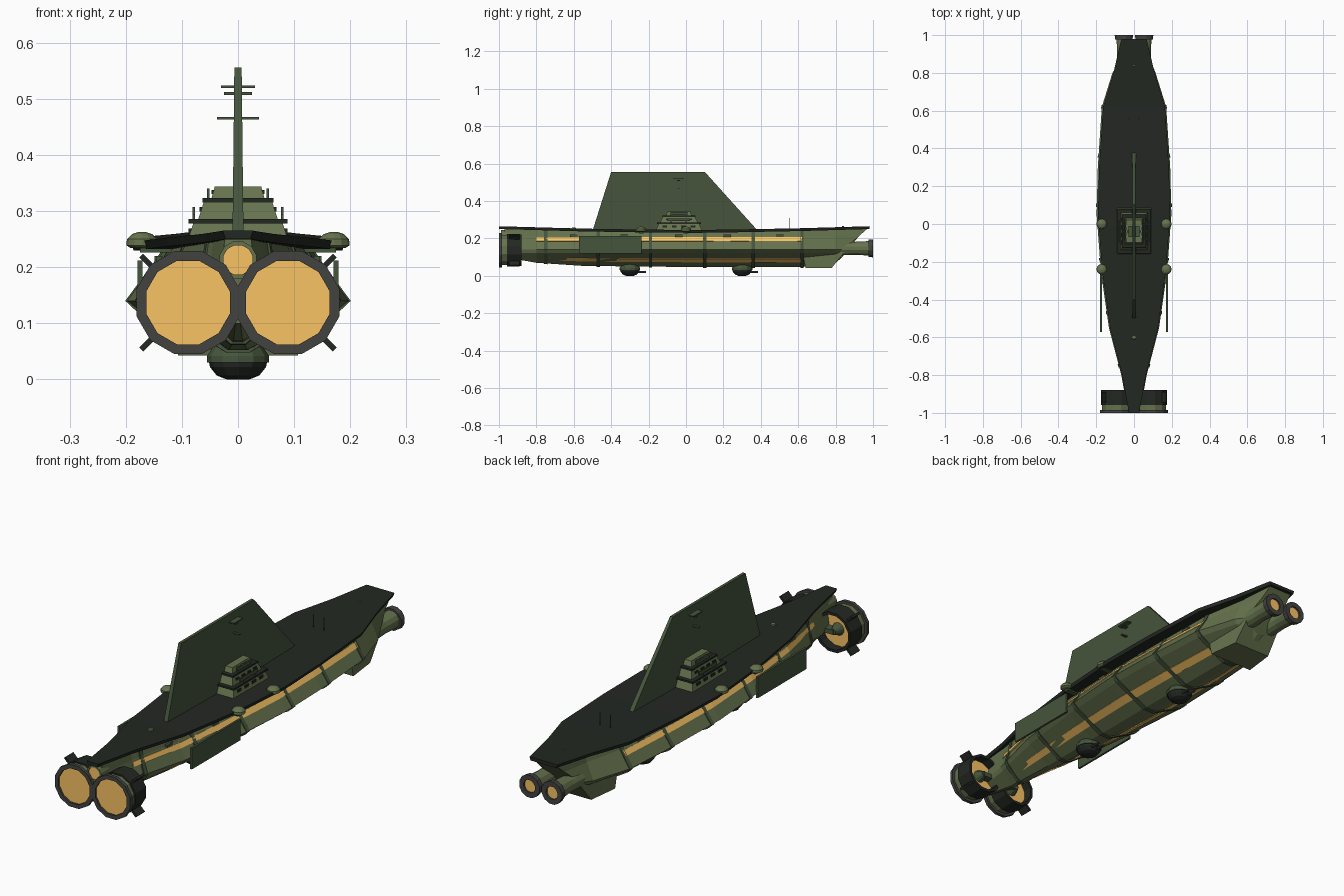
import bpy, bmesh
from math import sin, cos, pi, radians
from mathutils import Vector, Matrix

if "Cube" in bpy.data.objects:
    bpy.data.objects.remove(bpy.data.objects["Cube"])


def material(name, r, g, b):
    m = bpy.data.materials.new(name)
    m.diffuse_color = (r, g, b, 1)
    m.use_nodes = True
    m.node_tree.nodes["Principled BSDF"].inputs["Base Color"].default_value = m.diffuse_color
    return m


GREEN = material("hull_green", 0.13, 0.17, 0.075)
DARK = material("dark_green", 0.06, 0.09, 0.045)
DECK = material("deck_black", 0.017, 0.021, 0.016)
METAL = material("ring_grey", 0.055, 0.055, 0.05)
GLOW = material("amber", 0.95, 0.55, 0.13)


def loft(name, rings, mat, closed=False):
    """Skin a list of equal-length closed rings; cap both ends, or join last to first."""
    bm = bmesh.new()
    vs = [[bm.verts.new(p) for p in r] for r in rings]
    n = len(vs[0])
    for a, b in zip(vs, vs[1:] + (vs[:1] if closed else [])):
        for i in range(n):
            bm.faces.new((a[i], a[(i + 1) % n], b[(i + 1) % n], b[i]))
    if not closed:
        bm.faces.new(vs[0])
        bm.faces.new(vs[-1])
    bmesh.ops.recalc_face_normals(bm, faces=bm.faces)
    me = bpy.data.meshes.new(name)
    bm.to_mesh(me)
    bm.free()
    me.materials.append(mat)
    ob = bpy.data.objects.new(name, me)
    bpy.context.collection.objects.link(ob)
    return ob


def rect(x, y, z, hx, hy):
    return [(x - hx, y - hy, z), (x + hx, y - hy, z), (x + hx, y + hy, z), (x - hx, y + hy, z)]


def box(name, x, y, z, sx, sy, sz, mat, taper=1.0):
    """Box centred on x, y standing on z, optionally tapered to the top."""
    return loft(name, [rect(x, y, z, sx / 2, sy / 2),
                       rect(x, y, z + sz, sx / 2 * taper, sy / 2 * taper)], mat)


def lathe(name, x, z, profile, mat, n=12, closed=False):
    """Revolve (radius, y) about an axis along y."""
    return loft(name, [[(x + r * cos(2 * pi * (i + .5) / n), y, z + r * sin(2 * pi * (i + .5) / n))
                        for i in range(n)] for r, y in profile], mat, closed)


def lathe_z(name, x, y, profile, mat, n=12):
    """Revolve (radius, z) about an upright axis."""
    return loft(name, [[(x + r * cos(2 * pi * i / n), y + r * sin(2 * pi * i / n), z)
                        for i in range(n)] for r, z in profile], mat)


def lerp(table, y):
    for (y0, a), (y1, b) in zip(table, table[1:]):
        if y <= y1:
            t = max(0, (y - y0) / (y1 - y0))
            return a + (b - a) * t
    return table[-1][1]


# Plan outline, keel line and deck sheer along the length
WIDTH = [(-1, .03), (-.8, .066), (-.55, .13), (-.25, .172), (.05, .194), (.3, .188),
         (.62, .167), (.8, .112), (.98, .07)]
KEEL = [(-.97, .1), (-.88, .075), (-.55, .053), (0, .047), (.64, .047), (.8, .07), (.9, .11)]
SHEER = [(-1, .265), (-.5, .251), (0, .244), (.5, .251), (.98, .265)]
STATIONS = [-.97, -.8, -.55, -.25, .05, .3, .62, .8]


def half_section(y):
    """Shallow V bottom, sharp chine, tumblehome sides."""
    w, k, d = lerp(WIDTH, y) * 1.02, lerp(KEEL, y), lerp(SHEER, y) - .012
    return [(.12 * w, k), (.88 * w, .122), (w, .14), (.73 * w, .212), (.66 * w, d)]


def section(y, grow=0.0):
    h = half_section(y)
    h = [(x + grow, z + grow * (-1 if z < .13 else 0)) for x, z in h]
    return [(x, y, z) for x, z in h] + [(-x, y, z) for x, z in reversed(h)]


# Hull with raked transom
stern = [(x * .85, .83 + max(0, z - .13) * 1.15, z) for x, y, z in section(.86)]
loft("hull", [section(y) for y in STATIONS] + [stern], GREEN)

# Ribs round the hull
for y in (-.75, -.47, -.19, .1, .36, .62):
    loft("hull_rib", [section(y - .009, .004), section(y + .009, .004)], DARK)

# Deck
loft("deck", [[(s * (lerp(WIDTH, y) - inset), y, lerp(SHEER, y) - dz)
               for s, inset, dz in ((-1, .003, 0), (1, .003, 0), (1, .008, .015), (-1, .008, .015))]
              for y in (-1, -.8, -.55, -.25, .05, .3, .62, .8, .98)], DECK)


# Amber light strips following the hull faces
def strip(name, i, t0, t1, ya, yb, s):
    rings = []
    for y in [ya] + [q for q in STATIONS if ya < q < yb] + [yb]:
        h = half_section(y)
        a, b = Vector(h[i]), Vector(h[i + 1])
        n = Vector((b.y - a.y, a.x - b.x)).normalized() * .003
        p, q = a.lerp(b, t0), a.lerp(b, t1)
        rings.append([(s * v.x, y, v.y) for v in (p - n, q - n, q + n, p + n)])
    loft(name, rings, GLOW)


for s in (-1, 1):
    strip("upper_light_strip", 2, .62, .9, -.8, .62, s)
    strip("lower_light_strip", 0, .37, .6, -.73, .62, s)
    # Small vents below the deck edge
    for y in (-.6, -.33, -.04, .22, .5):
        box("side_vent", s * lerp(WIDTH, y) * .75, y, .208, .012, .04, .012, DARK)

    # Front turbine: shell, rim, amber core, hub and lugs
    cx, cz = s * .089, .137
    lathe("turbine_rim", cx, cz, [(.077, -1), (.095, -1), (.095, -.985), (.077, -.985)], METAL, closed=True)
    lathe("turbine_collar", cx, cz, [(.077, -.986), (.083, -.986), (.083, -.955), (.077, -.955)], GREEN, closed=True)
    lathe("turbine_shell", cx, cz, [(.076, -.957), (.09, -.957), (.088, -.88), (.076, -.88)], DECK, closed=True)
    lathe("turbine_core", cx, cz, [(.078, -.992), (.078, -.92)], GLOW)
    lathe("turbine_hub", cx, cz, [(.03, -.925), (.012, -.885)], DARK)
    for a in (45, -45):
        ob = box("turbine_lug", 0, 0, .082, .01, .055, .036, DECK)
        ob.data.transform(Matrix.Translation((cx, -.918, cz)) @ Matrix.Rotation(s * radians(90 - a), 4, 'Y'))
    box("turbine_pylon", s * .05, -.9, .125, .08, .035, .02, DARK)

    # Rear nozzle
    nx, nz = s * .054, .147
    lathe("rear_nozzle", nx, nz, [(.042, .76), (.036, .9), (.04, .98)], GREEN)
    lathe("rear_nozzle_rim", nx, nz, [(.028, .976), (.048, .976), (.05, 1), (.028, 1)], METAL, closed=True)
    lathe("rear_nozzle_core", nx, nz, [(.03, .975), (.03, .992)], GLOW)

    # Side wing panel and its mount
    box("side_wing", s * .175, -.405, .12, .009, .335, .092, DARK)
    box("wing_mount", s * .155, -.3, .15, .04, .03, .012, DARK)

    # Deck edge domes
    for y in (0, -.24):
        lathe_z("edge_dome", s * .171, y, [(.02, .234), (.028, .239), (.027, .25), (.018, .259), (.006, .263)], GREEN)
        box("dome_bracket", s * .145, y, .226, .06, .025, .012, DARK)
    # Deck antennas
    lathe_z("antenna", s * .025, .555, [(.003, .24), (.0015, .31)], DARK, 6)

# Nose intake under the bow
lathe("nose_intake", 0, .213, [(.027, -.99), (.034, -.99), (.034, -.93), (.027, -.93)], GREEN, closed=True)
lathe("nose_intake_core", 0, .213, [(.028, -.986), (.028, -.94)], GLOW)

# Stern skeg
loft("stern_skeg", [[(-.107, .64, .043), (.107, .64, .043), (.107, .62, .13), (-.107, .62, .13)],
                    [(-.09, .78, .043), (.09, .78, .043), (.085, .85, .13), (-.085, .85, .13)]], GREEN)

# Sail
loft("sail", [[(s * (.01 if z < .3 else .0065), y, z) for y, z in
               ((-.5, .24), (-.4, .556), (.1, .556), (.385, .24))] for s in (-1, 1)], DARK)

# Yardarms on the sail
for z, w, d in ((.519, .06, .06), (.507, .05, .015), (.463, .074, .01)):
    box("yardarm", 0, -.04, z, w, d, .005, DARK)

# Stepped bridge: tiers, roofs, windows, rails
TIERS = [(.24, .04, .184, .25), (.285, .031, .142, .2), (.32, .024, .096, .14)]
for z, h, sx, sy in TIERS:
    box("bridge_tier", 0, -.038, z, sx, sy, h, GREEN, .86)
    n = 4 if sx > .1 else 3
    for s in (-1, 1):
        for i in range(n):
            y = -.038 + (i - (n - 1) / 2) * sy * .2
            box("bridge_window", s * sx * .463, y, z + h * .45, .006, sy * .1, h * .28, DECK)
for z, sx, sy in ((.278, .176, .235), (.315, .126, .175)):
    box("bridge_roof", 0, -.038, z, sx, sy, .008, DECK)
for x, z, l in ((.079, .293, .12), (.053, .326, .09)):
    for s in (-1, 1):
        box("bridge_rail", s * x, -.038, z, .005, l, .014, DARK)
        for y in (-.08, .0):
            box("rail_post", s * x, y, z - .012, .004, .006, .014, DARK)

# Deck hatches
for y, r in ((-.6, .013), (.84, .006)):
    lathe_z("deck_hatch", 0, y, [(r, lerp(SHEER, y) - .005), (r * .8, lerp(SHEER, y) + .005)], GREEN, 10)

# Belly turrets with twin barrels
for y in (-.3, .3):
    lathe_z("belly_turret_ring", 0, y, [(.055, .03), (.055, .042), (.04, .065)], DARK)
    lathe_z("belly_turret", 0, y, [(.02, 0), (.038, .007), (.05, .022), (.052, .032)], DECK)
    for x in (-.014, .014):
        lathe("turret_barrel", x, .02, [(.006, y + .02), (.005, y + .085)], METAL, 8)
